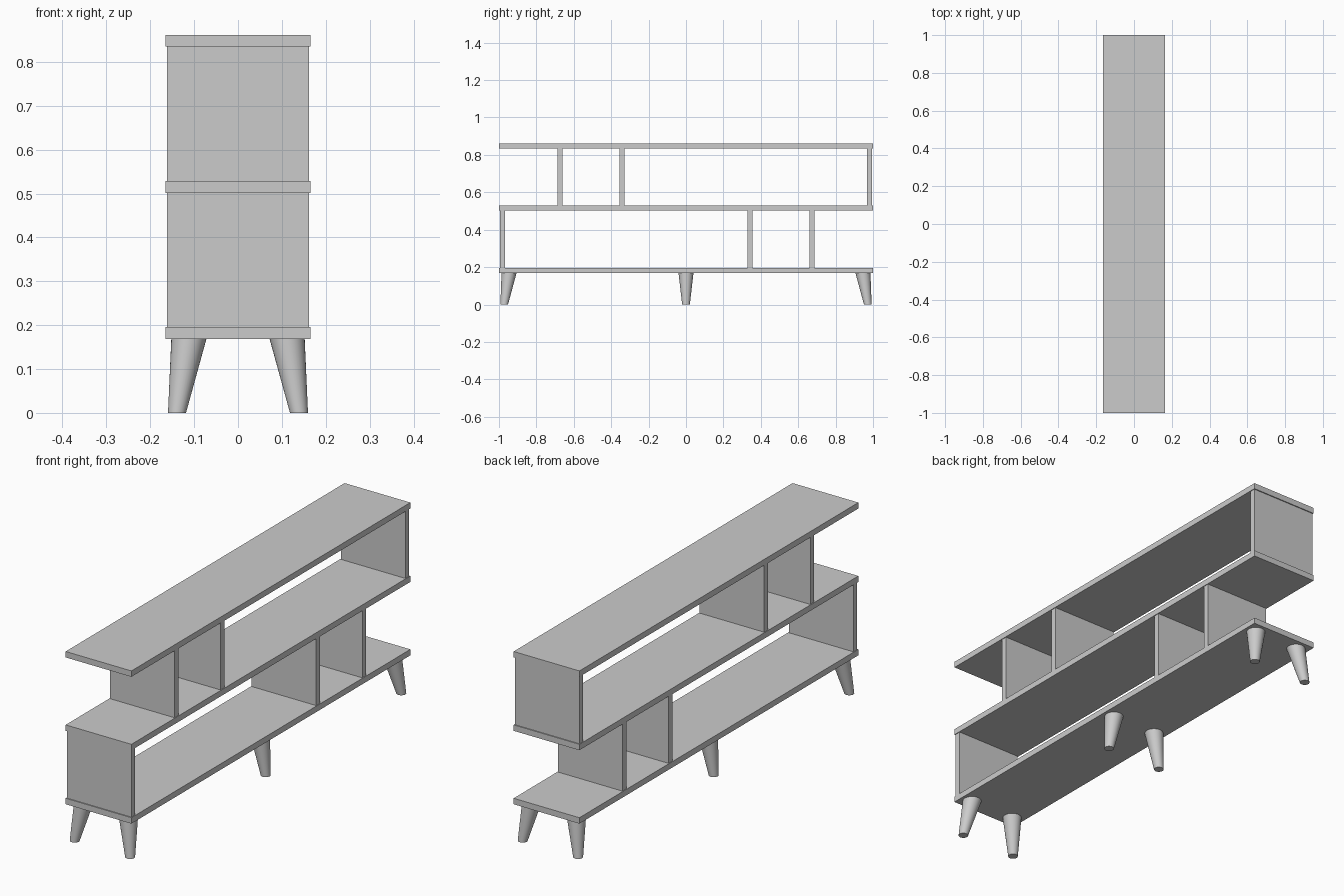
import bpy, bmesh
from mathutils import Vector

if "Cube" in bpy.data.objects:
    bpy.data.objects.remove(bpy.data.objects["Cube"])

T = 0.027          # board thickness
SHELF_Z = (0.182, 0.515, 0.848)


def box(name, center, size):
    bpy.ops.mesh.primitive_cube_add(size=1, location=center)
    ob = bpy.context.object
    ob.name = name
    ob.scale = size
    bpy.ops.object.transform_apply(location=False, rotation=False, scale=True)
    return ob


def leg(name, top, bottom, z_top):
    # Tapered cone sheared outwards so both ends stay horizontal
    bm = bmesh.new()
    bmesh.ops.create_cone(bm, cap_ends=True, segments=32,
                          radius1=0.0205, radius2=0.04, depth=z_top)
    for v in bm.verts:
        end = top if v.co.z > 0 else bottom
        v.co += Vector((end[0], end[1], z_top / 2))
    me = bpy.data.meshes.new(name)
    bm.to_mesh(me)
    bm.free()
    ob = bpy.data.objects.new(name, me)
    bpy.context.collection.objects.link(ob)
    bpy.ops.object.select_all(action='DESELECT')
    ob.select_set(True)
    bpy.context.view_layer.objects.active = ob
    bpy.ops.object.shade_smooth_by_angle()


# Three long shelves
for name, z in zip(("bottom_shelf", "middle_shelf", "top_shelf"), SHELF_Z):
    box(name, (0, 0, z), (0.33, 2, T))

# Upright dividers: the lower tier mirrors the upper one
for i, y in enumerate((-0.673, -0.343, 0.982)):
    for tier, side in (("upper", 1), ("lower", -1)):
        low = 1 if side > 0 else 0
        z = (SHELF_Z[low] + SHELF_Z[low + 1]) / 2
        box(f"{tier}_divider_{i + 1}", (0, side * y, z),
            (0.324, T, 0.333 - T))

# Six splayed legs
for row, s in (("front", -1), ("middle", 0), ("back", 1)):
    for side, m in (("left", -1), ("right", 1)):
        leg(f"{row}_{side}_leg", (m * 0.112, s * 0.946),
            (m * 0.139, s * 0.972), SHELF_Z[0] - T / 2)
